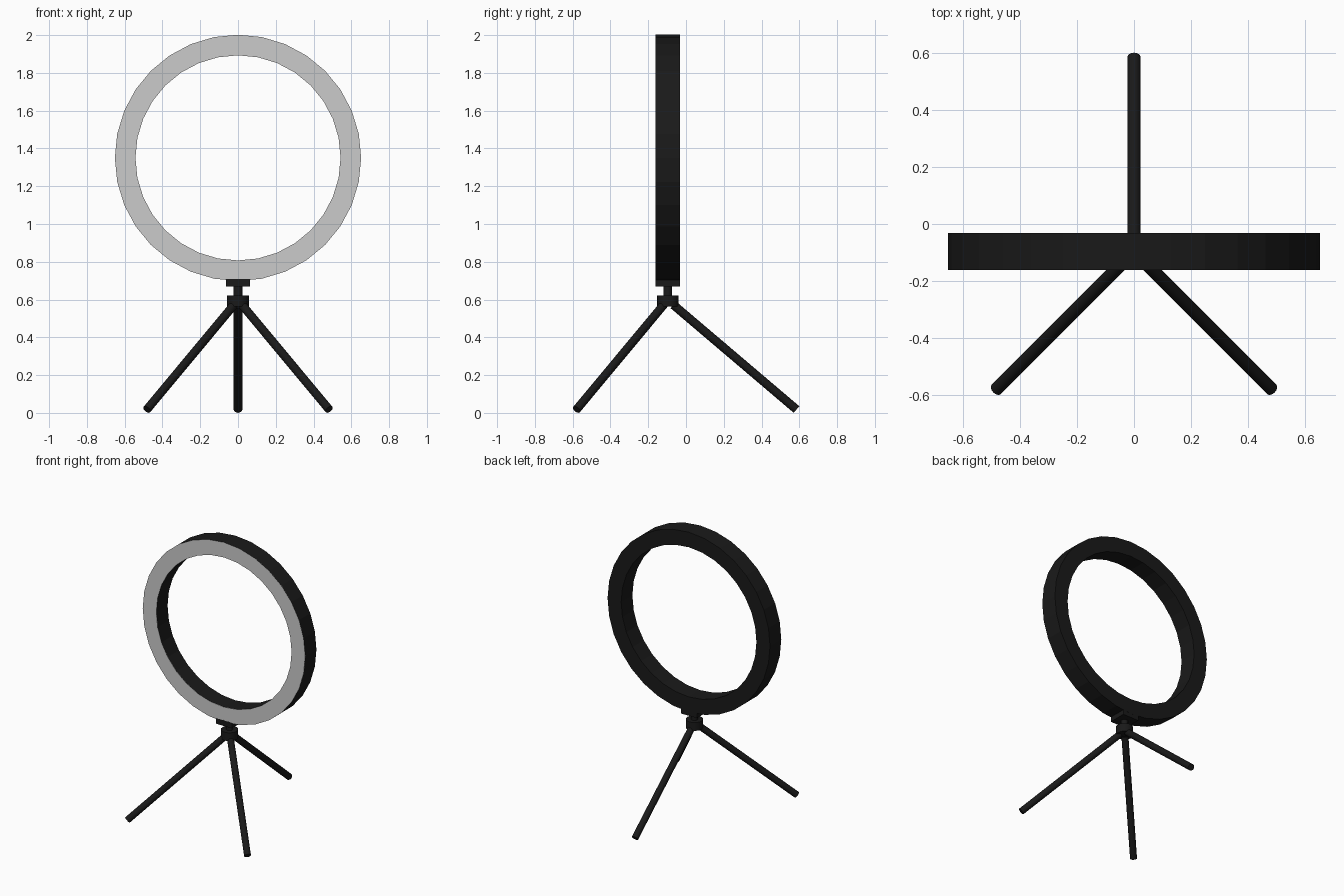
import bpy, bmesh, math
from mathutils import Vector

if "Cube" in bpy.data.objects:
    bpy.data.objects.remove(bpy.data.objects["Cube"])

CY = -0.097          # depth of the ring and stand axis
RING_Z, R_OUT, R_IN = 1.35, 0.652, 0.543
SEG = 32

black = bpy.data.materials.new("black_plastic")
black.diffuse_color = (0.01, 0.01, 0.01, 1)
black.use_nodes = True
black.node_tree.nodes["Principled BSDF"].inputs["Base Color"].default_value = black.diffuse_color


def lathe_ring(name, profile, closed, mat=None):
    """Sweep (radius, y) points round the ring axis."""
    bm = bmesh.new()
    loops = []
    for i in range(SEG):
        a = 2 * math.pi * i / SEG
        loops.append([bm.verts.new((r * math.cos(a), y, RING_Z + r * math.sin(a)))
                      for r, y in profile])
    n = len(profile)
    for i in range(SEG):
        p, q = loops[i], loops[(i + 1) % SEG]
        for j in range(n if closed else n - 1):
            k = (j + 1) % n
            bm.faces.new((p[j], p[k], q[k], q[j]))
    bmesh.ops.recalc_face_normals(bm, faces=bm.faces)
    me = bpy.data.meshes.new(name)
    bm.to_mesh(me)
    bm.free()
    ob = bpy.data.objects.new(name, me)
    bpy.context.collection.objects.link(ob)
    if mat:
        me.materials.append(mat)
    return ob


def rod(name, a, b, radius, sides=16):
    """Cylinder from point a to point b."""
    a, b = Vector(a), Vector(b)
    bpy.ops.mesh.primitive_cylinder_add(vertices=sides, radius=radius,
                                        depth=(b - a).length, location=(a + b) / 2)
    ob = bpy.context.object
    ob.name = name
    ob.rotation_euler = (b - a).to_track_quat('Z', 'Y').to_euler()
    ob.data.materials.append(black)
    bpy.ops.object.shade_smooth_by_angle(angle=math.radians(30))
    return ob


# Ring housing: open at the front, closed by the light panel
y0, y1 = CY - 0.064, CY + 0.065
lathe_ring("ring_housing", [(R_IN, y0), (R_IN, y1), (R_OUT, y1), (R_OUT, y0)], False, black)

# Light panel: thin ring filling the front of the housing
lathe_ring("light_panel", [(R_IN, y0), (R_OUT, y0), (R_OUT, y0 + 0.002), (R_IN, y0 + 0.002)], True)

# Mounting plate under the ring
bpy.ops.mesh.primitive_cube_add(size=1, location=(0, CY, 0.69))
plate = bpy.context.object
plate.name = "mounting_plate"
plate.scale = (0.128, 0.129, 0.04)
plate.data.materials.append(black)

# Neck and hub
rod("neck", (0, CY, 0.61), (0, CY, 0.68), 0.023)
rod("tripod_hub", (0, CY, 0.562), (0, CY, 0.622), 0.057)

# Tripod legs: one to the back, two to the front corners
for name, deg in (("back_leg", 90), ("front_left_leg", 225), ("front_right_leg", 315)):
    d = Vector((math.cos(math.radians(deg)), math.sin(math.radians(deg)), 0))
    base = Vector((0, CY, 0))
    rod(name, base + d * 0.03 + Vector((0, 0, 0.572)),
        base + d * 0.682 + Vector((0, 0, 0.018)), 0.023)
